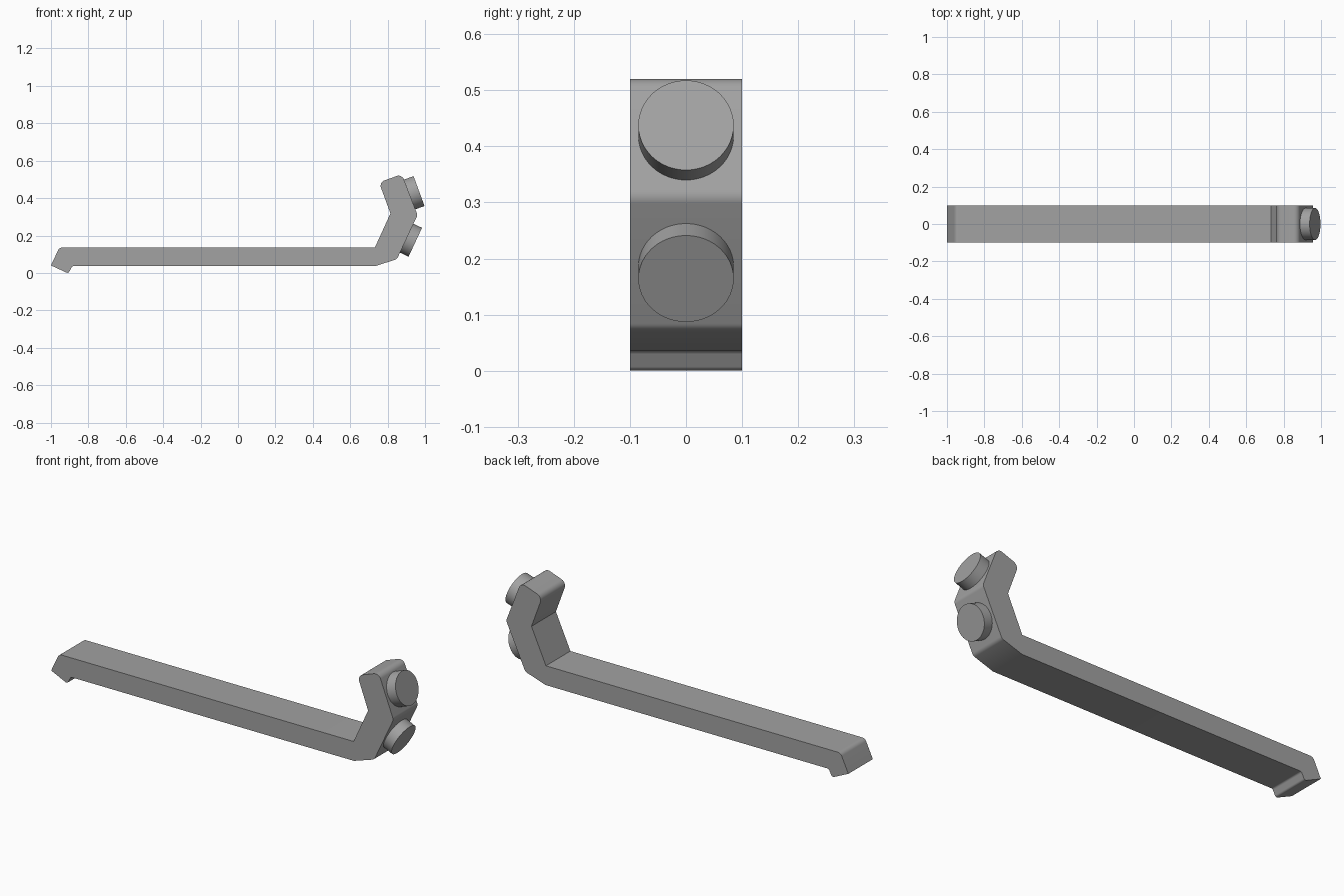
import bpy, bmesh, math
from mathutils import Vector

cube = bpy.data.objects.get("Cube")
if cube:
    bpy.data.objects.remove(cube)

grey = bpy.data.materials.new("mid_grey")
grey.use_nodes = True
colour = (0.36, 0.36, 0.36, 1)
grey.diffuse_color = colour
grey.node_tree.nodes["Principled BSDF"].inputs["Base Color"].default_value = colour


def finish(obj):
    if not obj.data.materials:
        obj.data.materials.append(grey)
    bpy.ops.object.select_all(action="DESELECT")
    obj.select_set(True)
    bpy.context.view_layer.objects.active = obj
    bpy.ops.object.shade_smooth_by_angle(angle=math.radians(30))


def rounded(corners, steps=6):
    """Round each (x, z, radius) corner of a closed outline with an arc."""
    out = []
    for i, (x, z, r) in enumerate(corners):
        p = Vector((x, z))
        if r == 0:
            out.append(p)
            continue
        a = (Vector(corners[i - 1][:2]) - p).normalized()
        b = (Vector(corners[(i + 1) % len(corners)][:2]) - p).normalized()
        half = a.angle(b) / 2
        middle = p + (a + b).normalized() * r / math.sin(half)
        start = p + a * r / math.tan(half) - middle
        end = p + b * r / math.tan(half) - middle
        for k in range(steps + 1):
            t = k / steps
            out.append(middle + start.lerp(end, t).normalized() * r)
    return out


# Bent bar: side outline extruded across the width
outline = rounded([
    (-1.0, 0.04, 0), (-0.955, 0.136, 0.025),
    (0.732, 0.136, 0), (0.815, 0.318, 0),
    (0.754, 0.484, 0.03), (0.876, 0.528, 0.03),
    (0.96, 0.309, 0.03), (0.85, 0.074, 0.025),
    (0.734, 0.036, 0), (-0.887, 0.036, 0.012), (-0.907, -0.003, 0.012),
])
bm = bmesh.new()
side = bm.faces.new([bm.verts.new((p.x, -0.1, p.y)) for p in outline])
grown = bmesh.ops.extrude_face_region(bm, geom=[side], use_keep_orig=True)
moved = [v for v in grown["geom"] if isinstance(v, bmesh.types.BMVert)]
bmesh.ops.translate(bm, verts=moved, vec=(0, 0.2, 0))
bmesh.ops.recalc_face_normals(bm, faces=bm.faces)
mesh = bpy.data.meshes.new("bent_bar")
bm.to_mesh(mesh)
bm.free()
bar = bpy.data.objects.new("bent_bar", mesh)
bpy.context.collection.objects.link(bar)
finish(bar)

# Round studs on the two outer faces of the hook
for name, x, z, tilt in (("upper_stud", 0.968, 0.4375, 20),
                         ("lower_stud", 0.948, 0.164, -25)):
    angle = math.radians(tilt)
    axis = Vector((math.cos(angle), 0, math.sin(angle)))
    depth = 0.07
    bpy.ops.mesh.primitive_cylinder_add(
        vertices=48, radius=0.085, depth=depth,
        location=Vector((x, 0, z)) - axis * depth / 2,
        rotation=(0, math.pi / 2 - angle, 0))
    stud = bpy.context.object
    stud.name = name
    finish(stud)
